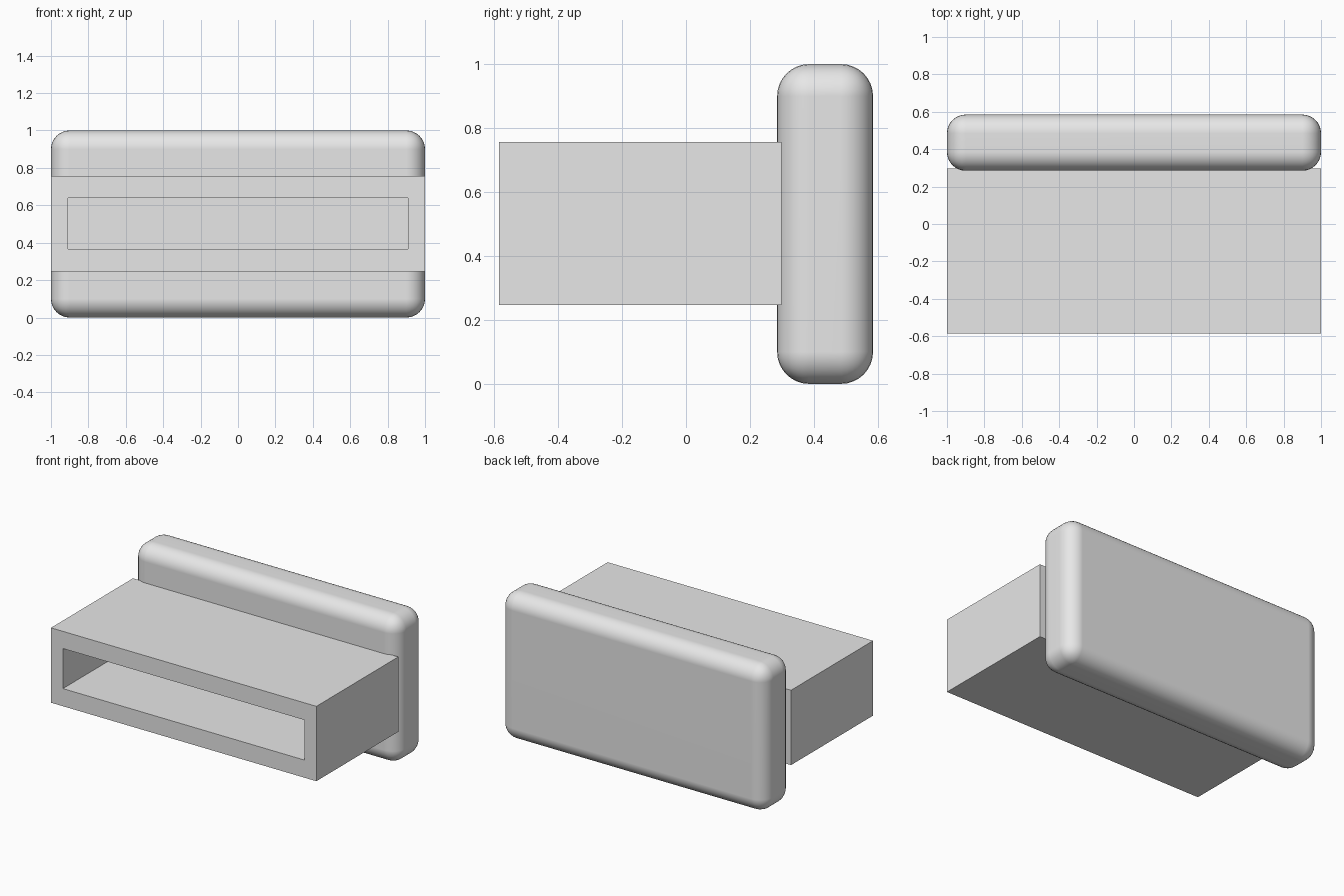
import bpy
import bmesh
from mathutils import Vector

cube = bpy.data.objects.get("Cube")
if cube:
    bpy.data.objects.remove(cube, do_unlink=True)

# One plain grey for everything
grey = bpy.data.materials.new("light_grey")
grey.use_nodes = True
colour = (0.8, 0.8, 0.8, 1)
grey.diffuse_color = colour
grey.node_tree.nodes["Principled BSDF"].inputs["Base Color"].default_value = colour


def box(name, low, high):
    """Axis-aligned box between two corners."""
    low, high = Vector(low), Vector(high)
    bm = bmesh.new()
    bmesh.ops.create_cube(bm, size=1)
    bmesh.ops.scale(bm, vec=high - low, verts=bm.verts)
    bmesh.ops.translate(bm, vec=(low + high) / 2, verts=bm.verts)
    mesh = bpy.data.meshes.new(name)
    bm.to_mesh(mesh)
    bm.free()
    mesh.materials.append(grey)
    obj = bpy.data.objects.new(name, mesh)
    bpy.context.collection.objects.link(obj)
    return obj


# Rounded back slab
slab = box("back_slab", (-1, 0.285, 0), (1, 0.585, 1))
bevel = slab.modifiers.new("rounded_edges", "BEVEL")
bevel.width = 0.1
bevel.segments = 8
bevel.limit_method = "NONE"
for face in slab.data.polygons:
    face.use_smooth = True
normals = slab.modifiers.new("clean_shading", "WEIGHTED_NORMAL")
normals.keep_sharp = True

# Hollow rectangular sleeve, closed behind by the slab
sleeve = box("sleeve", (-1, -0.585, 0.247), (1, 0.298, 0.757))
bm = bmesh.new()
bm.from_mesh(sleeve.data)
ends = [f for f in bm.faces if abs(f.normal.y) > 0.9]
bmesh.ops.inset_individual(bm, faces=ends, thickness=0.09)
# Adjust the opening height, then join both ends into a tunnel
for face in ends:
    for v in face.verts:
        v.co.x = 0.91 if v.co.x > 0 else -0.91
        v.co.z = 0.64 if v.co.z > 0.5 else 0.367
rims = [e for f in ends for e in f.edges]
bmesh.ops.delete(bm, geom=ends, context="FACES_ONLY")
bmesh.ops.bridge_loops(bm, edges=rims)
bmesh.ops.recalc_face_normals(bm, faces=bm.faces)
bm.to_mesh(sleeve.data)
bm.free()
